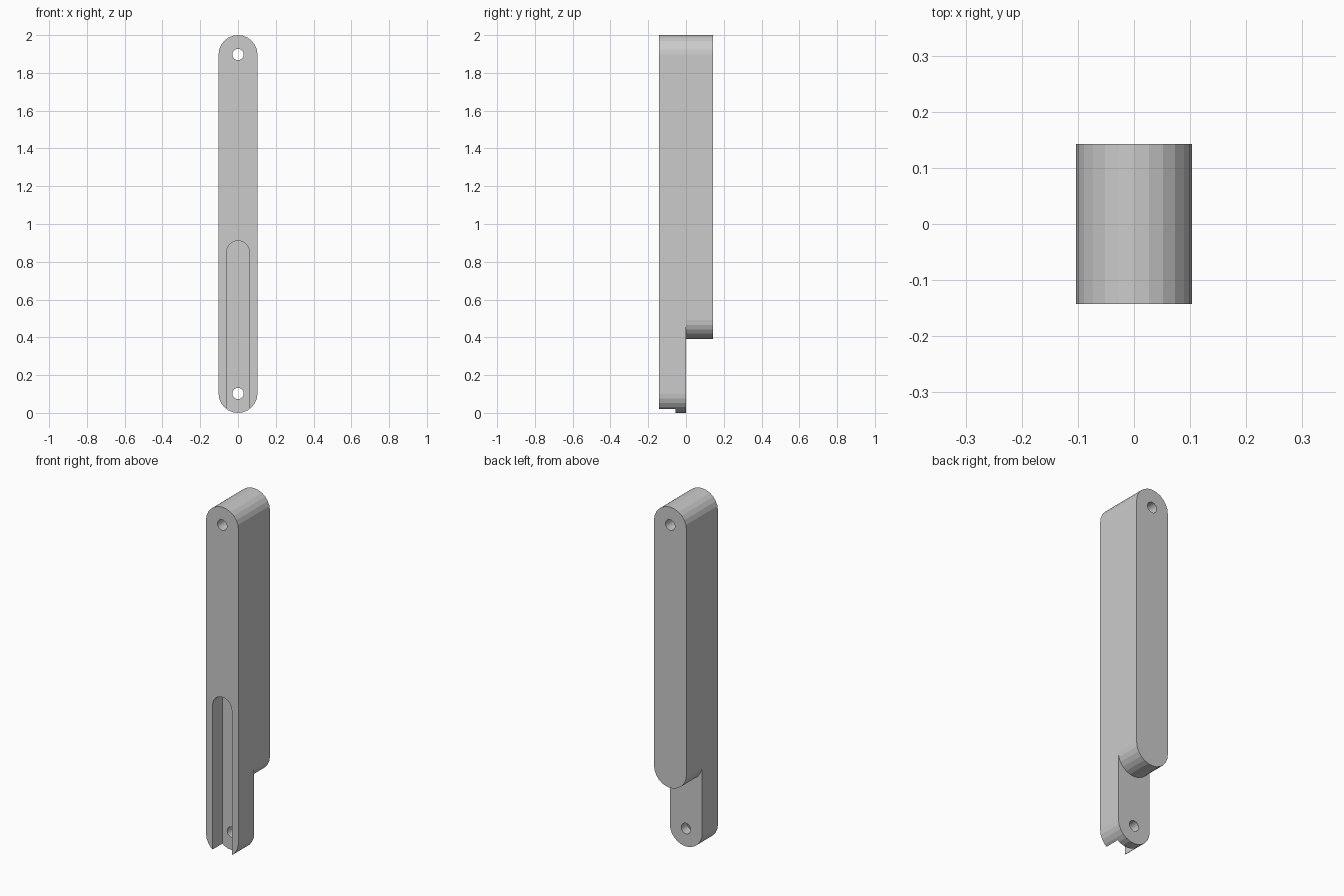
import bpy, bmesh, math

if "Cube" in bpy.data.objects:
    bpy.data.objects.remove(bpy.data.objects["Cube"])

W, D = 0.103, 0.143      # half width, half depth
HOLE = 0.03


def slab(name, radius, z_low, z_high, y0, y1, steps=12):
    """Round-ended bar: arcs centred at z_low and z_high, extruded along y."""
    pts = []
    for centre, start in ((z_high, 0), (z_low, math.pi)):
        for i in range(steps + 1):
            a = start + math.pi * i / steps
            pts.append((radius * math.cos(a), centre + radius * math.sin(a)))
    if z_low == z_high:                      # plain cylinder: drop doubled points
        pts = pts[:steps] + pts[steps + 1:-1]
    bm = bmesh.new()
    face = bm.faces.new([bm.verts.new((x, y0, z)) for x, z in pts])
    ext = bmesh.ops.extrude_face_region(bm, geom=[face])
    verts = [v for v in ext["geom"] if isinstance(v, bmesh.types.BMVert)]
    bmesh.ops.translate(bm, verts=verts, vec=(0, y1 - y0, 0))
    bmesh.ops.recalc_face_normals(bm, faces=bm.faces)
    mesh = bpy.data.meshes.new(name)
    bm.to_mesh(mesh)
    bm.free()
    obj = bpy.data.objects.new(name, mesh)
    bpy.context.collection.objects.link(obj)
    return obj


def combine(target, tool, operation):
    mod = target.modifiers.new(tool.name, "BOOLEAN")
    mod.operation, mod.object, mod.solver = operation, tool, "EXACT"
    bpy.context.view_layer.objects.active = target
    bpy.ops.object.modifier_apply(modifier=mod.name)
    bpy.data.objects.remove(tool)


# Long front bar joined to the shorter back bar
arm = slab("link_arm", W, W, 2 - W, -D, 0)
combine(arm, slab("back_bar", W, 0.39 + W, 2 - W, 0, D), "UNION")

# Front groove, open at the lower end
combine(arm, slab("groove", 0.061, -0.3, 0.85, -0.3, -0.055), "DIFFERENCE")

# Pivot holes: top through both bars, bottom through the front bar
for z in (2 - W, W):
    combine(arm, slab("pivot_hole", HOLE, z, z, -0.3, 0.3), "DIFFERENCE")
